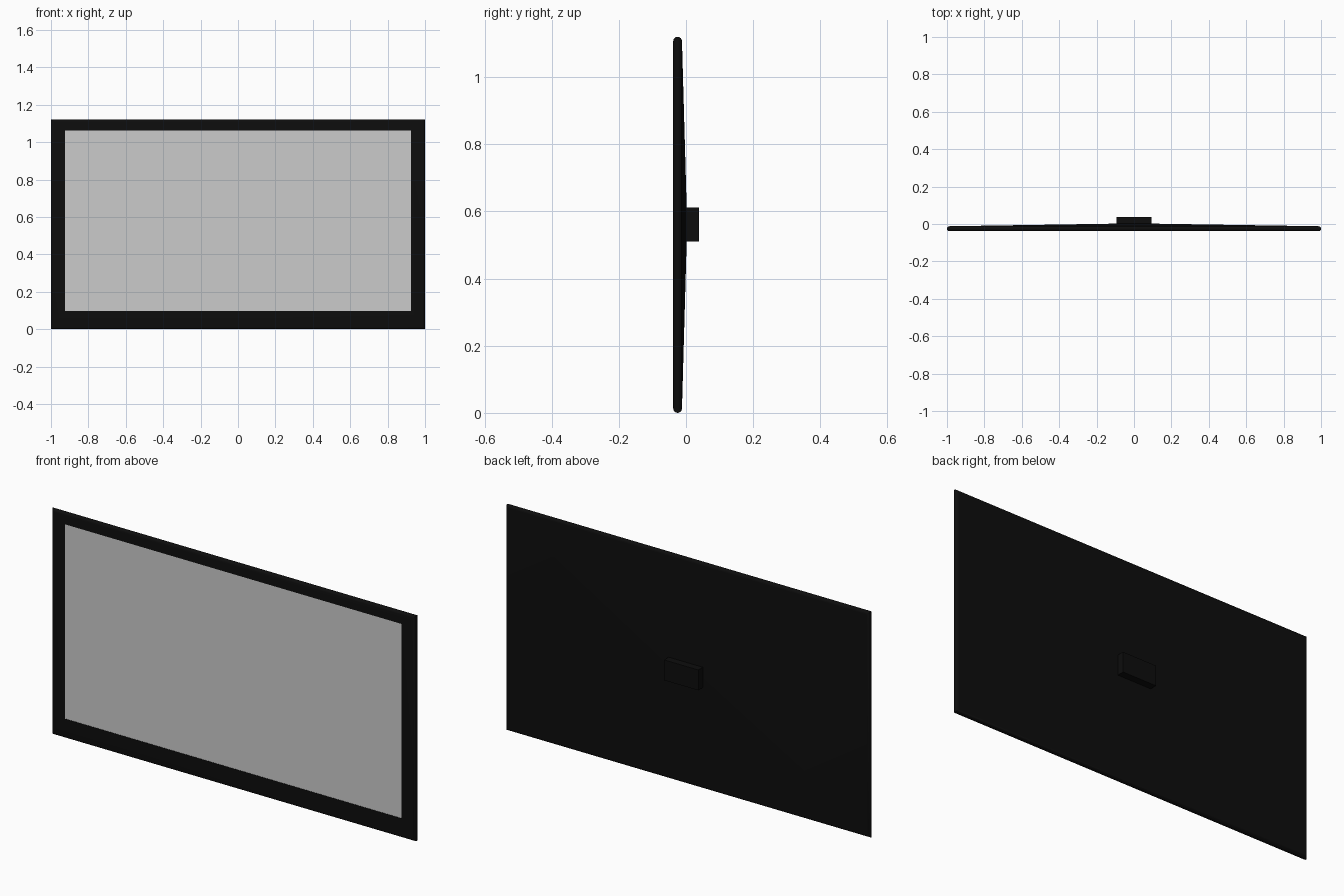
import bpy, bmesh, math

if "Cube" in bpy.data.objects:
    bpy.data.objects.remove(bpy.data.objects["Cube"])

black = bpy.data.materials.new("black_plastic")
black.diffuse_color = (0.004, 0.004, 0.004, 1)
black.use_nodes = True
black.node_tree.nodes["Principled BSDF"].inputs["Base Color"].default_value = black.diffuse_color

H = 1.12                       # overall height
SCREEN = (0.924, 0.097, 1.063)  # half width, bottom, top
MOUNT = (0.094, 0.511, 0.612)


def loft(name, loops, mat=None, cap=False):
    """Bridge rectangles (half_width, z_bottom, z_top, y), listed front to back."""
    bm = bmesh.new()
    rings = [[bm.verts.new(p) for p in ((-w, y, a), (w, y, a), (w, y, b), (-w, y, b))]
             for w, a, b, y in loops]
    for r, s in zip(rings, rings[1:]):
        for i in range(4):
            j = (i + 1) % 4
            bm.faces.new((r[j], r[i], s[i], s[j]))
    if cap:
        bm.faces.new(rings[-1][::-1])
    bm.normal_update()
    me = bpy.data.meshes.new(name)
    bm.to_mesh(me)
    bm.free()
    ob = bpy.data.objects.new(name, me)
    bpy.context.collection.objects.link(ob)
    if mat:
        me.materials.append(mat)
    bpy.context.view_layer.objects.active = ob
    ob.select_set(True)
    bpy.ops.object.shade_smooth_by_angle(angle=math.radians(35))
    ob.select_set(False)
    return ob


# bezel: short inner lip, flat front, half-round outer edge
R, MID = 0.013, -0.025
bezel = [(*SCREEN, -0.036), (*SCREEN, MID - R)]
for k in range(9):
    t = math.pi * k / 8
    inset = R * (1 - math.sin(t))
    bezel.append((1 - inset, inset, H - inset, MID - R * math.cos(t)))
loft("bezel", bezel, black)

# back cover: shallow pyramid rising to the mount
loft("back_cover", [(1 - R, R, H - R, MID + R), (*MOUNT, 0.002)], black, cap=True)

# wall mount block
loft("mount_block", [(*MOUNT, 0.0), (*MOUNT, 0.038)], black, cap=True)

# screen panel, facing the front
w, a, b = SCREEN
me = bpy.data.meshes.new("screen")
me.from_pydata([(-w, -0.036, a), (w, -0.036, a), (w, -0.036, b), (-w, -0.036, b)],
               [], [(0, 1, 2, 3)])
bpy.context.collection.objects.link(bpy.data.objects.new("screen", me))
